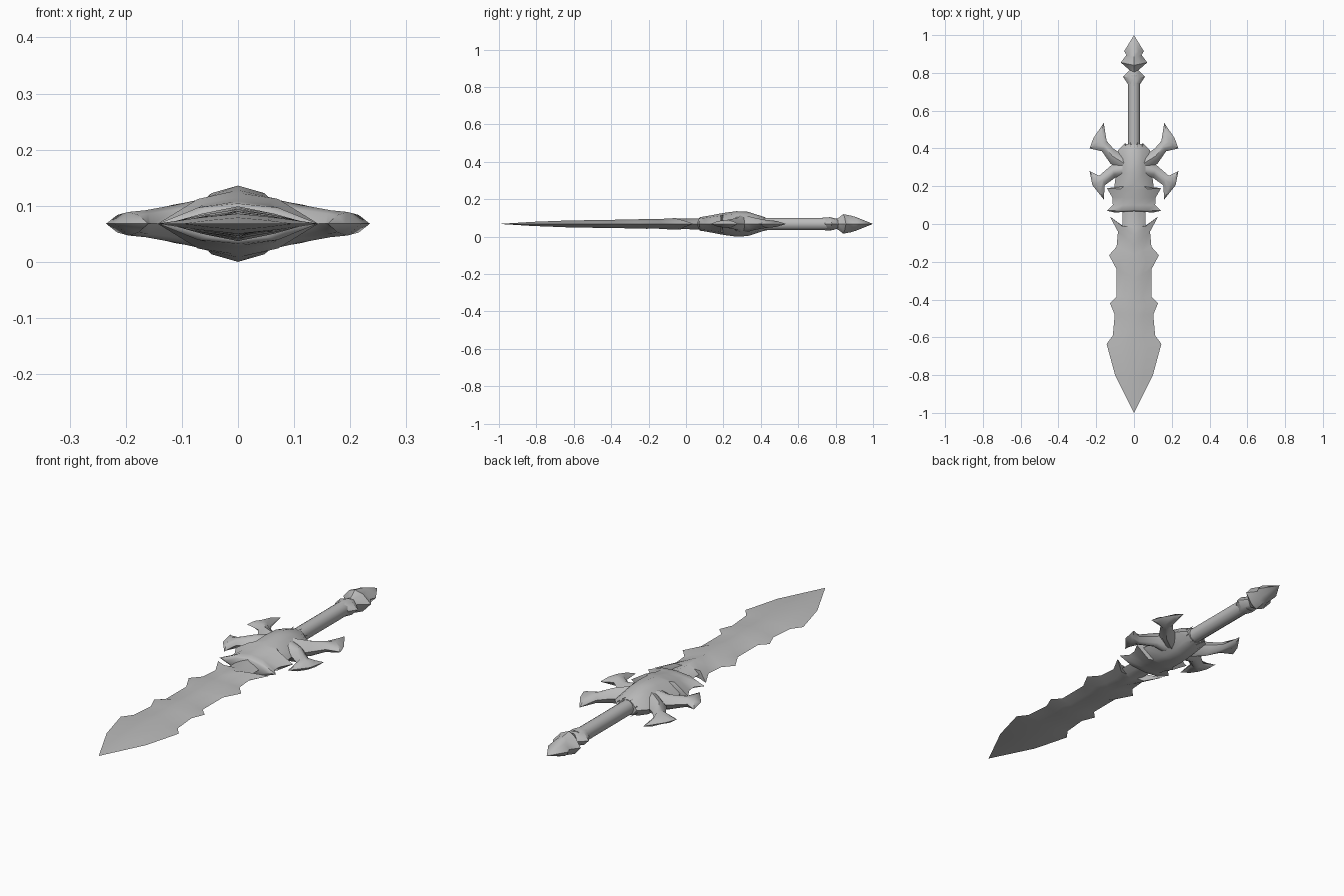
import bpy, bmesh, math
from mathutils import Vector

cube = bpy.data.objects.get("Cube")
if cube:
    bpy.data.objects.remove(cube)

MID = 0.068  # height of the flat middle plane

steel = bpy.data.materials.new("grey_steel")
steel.use_nodes = True
GREY = (0.5, 0.5, 0.5, 1)
steel.diffuse_color = GREY
steel.node_tree.nodes["Principled BSDF"].inputs["Base Color"].default_value = GREY


def loft(name, rings, angle=40):
    """Skin a list of equal rings of points, closing both ends."""
    bm = bmesh.new()
    loops = [[bm.verts.new(p) for p in ring] for ring in rings]
    n = len(loops[0])
    for a, b in zip(loops, loops[1:]):
        for i in range(n):
            j = (i + 1) % n
            bm.faces.new((a[i], a[j], b[j], b[i]))
    bm.faces.new(loops[0])
    bm.faces.new(loops[-1])
    bmesh.ops.remove_doubles(bm, verts=bm.verts, dist=0.0005)
    bmesh.ops.recalc_face_normals(bm, faces=bm.faces)
    mesh = bpy.data.meshes.new(name)
    bm.to_mesh(mesh)
    bm.free()
    mesh.materials.append(steel)
    obj = bpy.data.objects.new(name, mesh)
    bpy.context.collection.objects.link(obj)
    bpy.ops.object.select_all(action='DESELECT')
    obj.select_set(True)
    bpy.context.view_layer.objects.active = obj
    bpy.ops.object.shade_smooth_by_angle(angle=math.radians(angle))
    return obj


def section(left, mid, right, h, bulge):
    """Lens section: two sharp edges, a raised spine and shoulders between."""
    l, m, r = Vector((*left, MID)), Vector((*mid, MID)), Vector((*right, MID))
    up = Vector((0, 0, h))
    lm, rm = (l + m) / 2, (r + m) / 2
    return [l, lm + up * bulge, m + up, rm + up * bulge,
            r, rm - up * bulge, m - up, lm - up * bulge]


def symmetric(name, stations, bulge, angle=40):
    """Stations: edge y, half width, spine y, half thickness."""
    return loft(name, [section((-w, ye), (0, ym), (w, ye), h, bulge)
                       for ye, w, ym, h in stations], angle)


# Blade with barbed edges swept back toward the guard
symmetric("blade", [
    (-1, 0, -1, 0), (-.80, .10, -.82, .011), (-.635, .145, -.64, .018),
    (-.59, .112, -.57, .019), (-.48, .102, -.48, .021),
    (-.42, .127, -.44, .022), (-.385, .092, -.39, .022),
    (-.24, .092, -.29, .024), (-.165, .132, -.21, .026),
    (-.12, .092, -.16, .025), (-.04, .085, -.11, .028),
    (.04, .128, -.06, .031), (-.01, .06, -.02, .028), (.12, .06, .12, .03)],
    .58, 50)

# Domed guard body
symmetric("guard_body", [
    (.06, .10, .07, .030), (.07, .142, .075, .036), (.10, .112, .10, .040),
    (.14, .115, .14, .047), (.19, .143, .18, .055), (.19, .105, .21, .060),
    (.27, .095, .27, .068), (.34, .09, .33, .065), (.39, .085, .39, .046),
    (.425, .05, .42, .036)], .8, 50)

# Guard arms flaring into crescent tips: left, spine, right, half thickness
ARMS = {
    "rear": [((.05, .36), (.05, .32), (.07, .28), .045),
             ((.11, .40), (.115, .36), (.125, .32), .034),
             ((.145, .44), (.155, .41), (.17, .385), .024),
             ((.16, .535), (.185, .435), (.235, .40), .021),
             ((.16, .535), (.215, .455), (.235, .40), .0)],
    "front": [((.06, .34), (.06, .29), (.07, .24), .045),
              ((.115, .315), (.11, .28), (.10, .245), .034),
              ((.185, .255), (.165, .235), (.155, .205), .024),
              ((.235, .28), (.195, .215), (.16, .13), .021),
              ((.235, .28), (.22, .205), (.16, .13), .0)],
}
for arm, stations in ARMS.items():
    for side, s in (("left", 1), ("right", -1)):
        loft(f"{arm}_arm_{side}",
             [section(*[(s * x, y) for x, y in (l, m, r)], h, .75)
              for l, m, r, h in stations], 50)


def round_part(name, stations, sides=10, angle=40):
    """Turned part along y; stations: y, x radius, z radius."""
    turns = [2 * math.pi * i / sides for i in range(sides)]
    return loft(name, [[(rx * math.cos(t), y, MID + rz * math.sin(t))
                        for t in turns] for y, rx, rz in stations], angle)


# Grip and the claws that hold it
round_part("grip", [(.36, .033, .034), (.79, .033, .034)])
for i in range(8):
    t = math.pi * (i + .5) / 4
    c, s = math.cos(t), math.sin(t)
    loft(f"grip_claw_{i + 1}", [
        [((.04 * c - k * .012 * s), .35, MID + .037 * s + k * .012 * c)
         for k in (-1, 1)] + [(.028 * c, .35, MID + .028 * s)],
        [(.052 * c, .435, MID + .040 * s)] * 3], 20)

# Barbed pommel
symmetric("pommel_collar", [
    (.74, .032, .73, .033), (.78, .058, .77, .036), (.815, .024, .81, .026)], .8)
symmetric("pommel", [
    (.80, .02, .80, .026), (.815, .024, .815, .032), (.855, .07, .84, .052),
    (.895, .04, .88, .045), (.915, .052, .91, .036), (1, 0, 1, 0)], .75)
